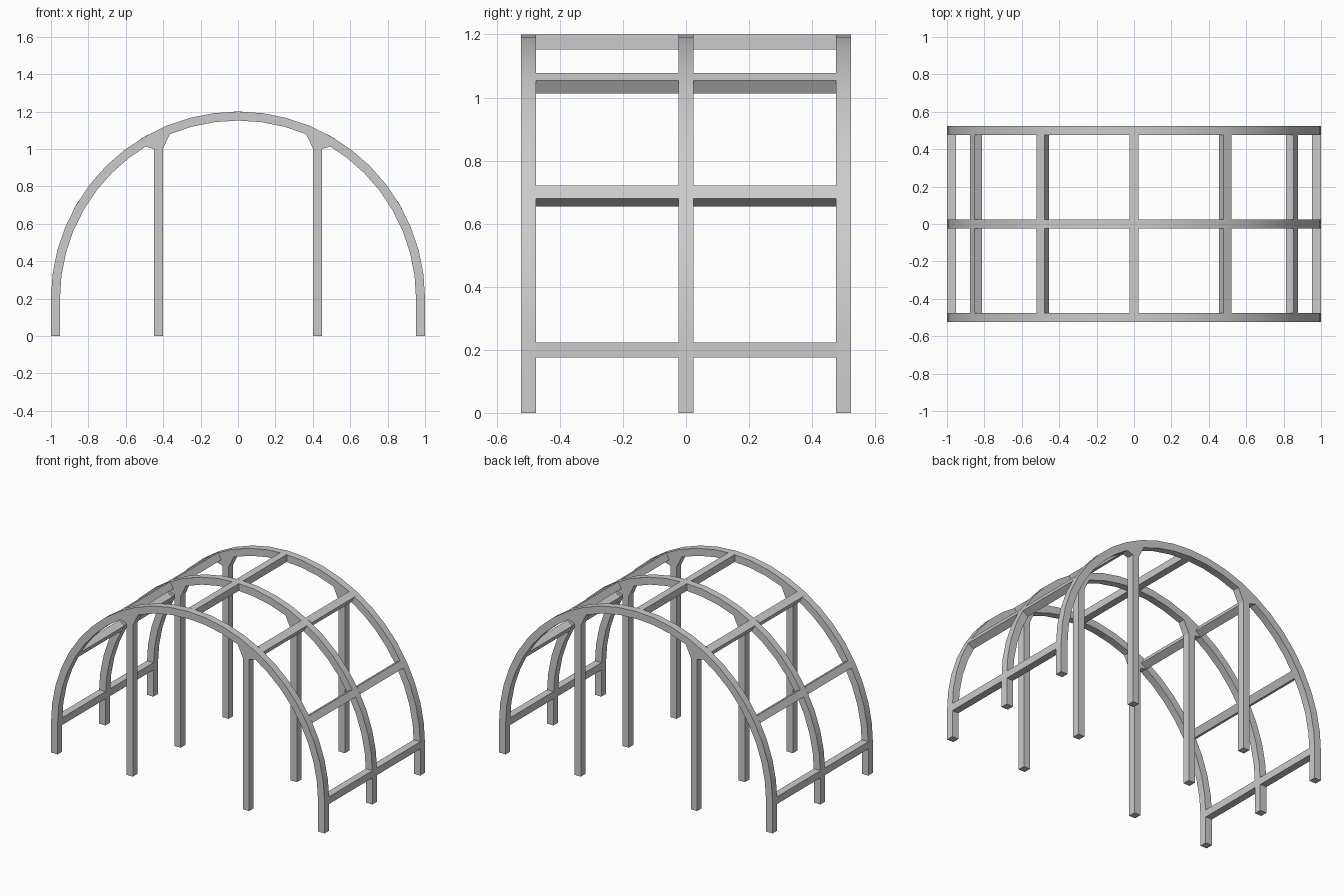
import bpy, bmesh
from math import sin, cos, radians, pi
from mathutils import Matrix

if "Cube" in bpy.data.objects:
    bpy.data.objects.remove(bpy.data.objects["Cube"])

OUTER, INNER, SPRING = 1.0, 0.952, 0.2   # arch radii and spring height
T = OUTER - INNER                        # timber thickness
SEGMENTS = 24
RIB_Y = {"front": -0.5, "middle": 0.0, "back": 0.5}

grey = bpy.data.materials.new("grey")
grey.use_nodes = True
COLOUR = (0.6, 0.6, 0.6, 1)
grey.diffuse_color = COLOUR
grey.node_tree.nodes["Principled BSDF"].inputs["Base Color"].default_value = COLOUR


def arc(radius, degrees):
    a = radians(degrees)
    return radius * cos(a), SPRING + radius * sin(a)


def finish(bm, name, smooth=False):
    bmesh.ops.recalc_face_normals(bm, faces=bm.faces)
    mesh = bpy.data.meshes.new(name)
    bm.to_mesh(mesh)
    bm.free()
    mesh.materials.append(grey)
    obj = bpy.data.objects.new(name, mesh)
    bpy.context.collection.objects.link(obj)
    if smooth:
        bpy.ops.object.select_all(action="DESELECT")
        obj.select_set(True)
        bpy.context.view_layer.objects.active = obj
        bpy.ops.object.shade_smooth_by_angle(angle=radians(30))
    return obj


def extrude_y(bm, faces, y):
    # Give flat xz faces one timber thickness, centred on y
    geom = bmesh.ops.extrude_face_region(bm, geom=faces, use_keep_orig=True)["geom"]
    moved = [v for v in geom if isinstance(v, bmesh.types.BMVert)]
    bmesh.ops.translate(bm, verts=moved, vec=(0, T, 0))
    bmesh.ops.translate(bm, verts=bm.verts, vec=(0, y - T / 2, 0))


# Arched rib with straight feet
def arch_rib(name, y):
    bm = bmesh.new()
    rows = []
    for r in (OUTER, INNER):
        pts = [arc(r, 180 * i / SEGMENTS) for i in range(SEGMENTS + 1)]
        pts = [(r, 0)] + pts + [(-r, 0)]
        rows.append([bm.verts.new((x, 0, z)) for x, z in pts])
    out, inn = rows
    faces = [bm.faces.new((out[i], out[i + 1], inn[i + 1], inn[i]))
             for i in range(len(out) - 1)]
    extrude_y(bm, faces, y)
    finish(bm, name, smooth=True)


# Upright post whose head flares out to meet the arch
def post(name, side, y):
    near, far, neck = 0.402, 0.448, 1.0
    outline = [(near, 0), (far, 0), (far, neck), arc(INNER, 58.7),
               arc(INNER, 60), arc(INNER, 67.5), (near, neck)]
    bm = bmesh.new()
    face = bm.faces.new([bm.verts.new((side * x, 0, z)) for x, z in outline])
    extrude_y(bm, [face], y)
    finish(bm, name)


# Square purlin turned to follow the arch
def purlin(name, degrees, y0, y1):
    x, z = arc((OUTER + INNER) / 2, degrees)
    bm = bmesh.new()
    bmesh.ops.create_cube(bm, size=1)
    place = (Matrix.Translation((x, (y0 + y1) / 2, z))
             @ Matrix.Rotation(-radians(degrees), 4, "Y")
             @ Matrix.Diagonal((T, y1 - y0, T, 1)))
    bmesh.ops.transform(bm, matrix=place, verts=bm.verts)
    finish(bm, name)


for place, y in RIB_Y.items():
    arch_rib(place + "_arch_rib", y)
    for label, side in (("left", 1), ("right", -1)):
        post(f"{place}_{label}_post", side, y)

# Purlins fill both bays between the ribs
for n, degrees in enumerate(range(0, 181, 30), 1):
    for bay, (y0, y1) in {"front": (-0.5, 0), "back": (0, 0.5)}.items():
        purlin(f"{bay}_purlin_{n}", degrees, y0 + T / 2, y1 - T / 2)
